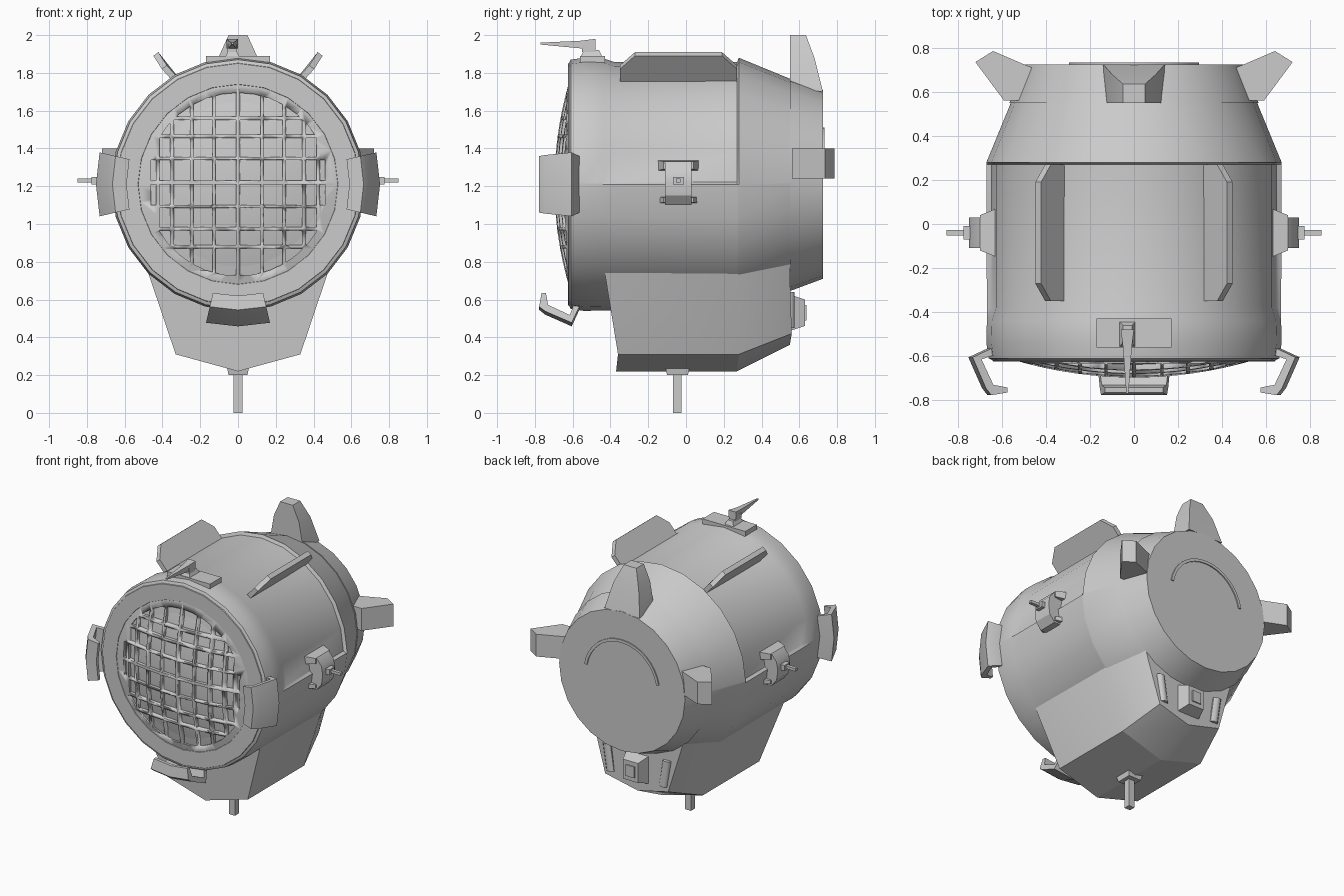
import bpy, bmesh, math
from mathutils import Matrix, Vector

if "Cube" in bpy.data.objects:
    bpy.data.objects.remove(bpy.data.objects["Cube"])

AXIS_Z = 1.21
grey = bpy.data.materials.new("plain_grey")
grey.use_nodes = True
grey.diffuse_color = (0.6, 0.6, 0.6, 1)
grey.node_tree.nodes["Principled BSDF"].inputs["Base Color"].default_value = (0.6, 0.6, 0.6, 1)


def finish(bm, name, angle=30):
    bmesh.ops.remove_doubles(bm, verts=bm.verts, dist=0.0005)
    bmesh.ops.recalc_face_normals(bm, faces=bm.faces)
    mesh = bpy.data.meshes.new(name)
    bm.to_mesh(mesh)
    bm.free()
    mesh.materials.append(grey)
    ob = bpy.data.objects.new(name, mesh)
    bpy.context.collection.objects.link(ob)
    bpy.ops.object.select_all(action='DESELECT')
    ob.select_set(True)
    bpy.context.view_layer.objects.active = ob
    bpy.ops.object.shade_smooth_by_angle(angle=math.radians(angle))
    return ob


def loft(name, sections, closed=False, angle=30):
    """Join equal point loops into a skin, capped unless closed."""
    bm = bmesh.new()
    rings = [[bm.verts.new(p) for p in s] for s in sections]
    n = len(rings[0])
    for i in range(len(rings) if closed else len(rings) - 1):
        a, b = rings[i], rings[(i + 1) % len(rings)]
        for j in range(n):
            k = (j + 1) % n
            bm.faces.new((a[j], a[k], b[k], b[j]))
    if not closed:
        bm.faces.new(rings[0])
        bm.faces.new(rings[-1])
    return finish(bm, name, angle)


def around(r, y, deg):
    a = math.radians(deg)
    return (r * math.cos(a), y, AXIS_Z + r * math.sin(a))


def lathe(name, profile, degs, closed=True, angle=30):
    return loft(name, [[around(r, y, d) for r, y in profile] for d in degs], closed, angle)


def box(name, x, y, z, inset=(0, 0), top=None):
    """Box from ranges; the end named by top is shrunk by inset."""
    bm = bmesh.new()
    bmesh.ops.create_cube(bm, size=1)
    ranges = (x, y, z)
    for v in bm.verts:
        p = [sum(r) / 2 + v.co[i] * (r[1] - r[0]) for i, r in enumerate(ranges)]
        if top and v.co[top[0]] * top[1] > 0:
            others = [i for i in range(3) if i != top[0]]
            for i, s in zip(others, inset):
                p[i] -= math.copysign(s, v.co[i])
        v.co = p
    return finish(bm, name)


def mirrored(ob, name):
    copy = ob.copy()
    copy.data = ob.data.copy()
    copy.name = name
    copy.data.transform(Matrix.Scale(-1, 4, Vector((1, 0, 0))))
    copy.data.flip_normals()
    bpy.context.collection.objects.link(copy)


def pair(name, make):
    ob = make("left_" + name)
    mirrored(ob, "right_" + name)


# Drum body with the upper half stepped in
steps = [0, 1] + list(range(15, 180, 15)) + [179] + list(range(180, 360, 15))
stations = [(-0.62, 0.64, 0.64), (-0.61, 0.66, 0.66), (-0.54, 0.67, 0.67), (-0.44, 0.668, 0.668),
            (-0.38, 0.668, 0.648), (0.27, 0.67, 0.648), (0.28, 0.67, 0.67), (0.56, 0.555, 0.555)]
loft("drum", [[around(high if 0 < d < 180 else low, y, d) for d in steps]
              for y, low, high in stations], angle=35)

# Front bezel around the lens
full = range(0, 360, 15)
lathe("bezel", [(0.645, -0.61), (0.64, -0.625), (0.53, -0.625), (0.52, -0.61)], full)


# Domed lens with a lattice of openings
def dome(edge, lift):
    pts = [(edge * i / 8, lift - 0.075 * (1 - (i / 8) ** 2)) for i in range(9)]
    return pts + [(edge, -0.59), (0, -0.59)]


fine = range(0, 360, 10)
lathe("lens_glass", dome(0.51, -0.60), fine)
grille = lathe("lens_grille", dome(0.53, -0.622), fine)

columns = [(-0.46, -0.435), (-0.415, -0.36), (-0.34, -0.255), (-0.235, -0.135), (-0.12, -0.01)]
columns += [(-b, -a) for a, b in columns]
rows = [(0.01, 0.12), (0.135, 0.235), (0.255, 0.33), (0.35, 0.49)]
rows += [(-b, -a) for a, b in rows]
bm = bmesh.new()
for x0, x1 in columns:
    for z0, z1 in rows:
        near = math.hypot(min(abs(x0), abs(x1)), min(abs(z0), abs(z1)))
        if near < 0.45:
            m = Matrix.Translation(((x0 + x1) / 2, -0.7, AXIS_Z + 0.01 + (z0 + z1) / 2))
            m = m @ Matrix.Diagonal((x1 - x0, 0.4, z1 - z0, 1))
            bmesh.ops.create_cube(bm, size=1, matrix=m)
cells = finish(bm, "grille_cutter")
disc = lathe("round_cutter", [(0, -0.85), (0.485, -0.85), (0.485, -0.55), (0, -0.55)], fine)
for target, tool, mode in ((cells, disc, 'INTERSECT'), (grille, cells, 'DIFFERENCE')):
    mod = target.modifiers.new("cut", 'BOOLEAN')
    mod.operation = mode
    mod.object = tool
    mod.solver = 'EXACT'
for helper in (cells, disc):
    helper.hide_render = True
    helper.hide_set(True)
    helper.display_type = 'WIRE'

# Lower hull, tapering at the back
def hull_section(pts, y_top, y_bottom):
    ys = [y_top, y_top, y_bottom + 0.01, y_bottom]
    right = [(x, y, z) for (x, z), y in zip(pts, ys)]
    return right + [(-x, y, z) for x, y, z in reversed(right[:-1])]


wide = [(0.57, 1.1), (0.475, 0.74), (0.33, 0.31), (0, 0.22)]
narrow = [(0.42, 1.0), (0.34, 0.72), (0.25, 0.42), (0, 0.36)]
loft("lower_hull", [hull_section(wide, -0.43, -0.37), hull_section(wide, 0.27, 0.27),
                    hull_section(narrow, 0.55, 0.55)], angle=25)

# Rear cap with its raised arc
lathe("rear_cap", [(0, 0.54), (0.565, 0.55), (0.5, 0.725), (0, 0.725)], full)
lathe("rear_arc", [(0.28, 0.72), (0.30, 0.72), (0.30, 0.733), (0.28, 0.733)],
      range(10, 175, 10), closed=False)

# Rear cap fins
loft("top_rear_fin", [[(-0.13, 0.55, 1.72), (0.13, 0.55, 1.72), (0.14, 0.725, 1.70), (-0.14, 0.725, 1.70)],
                      [(-0.10, 0.55, 1.89), (0.10, 0.55, 1.89), (0.10, 0.68, 1.88), (-0.10, 0.68, 1.88)],
                      [(-0.05, 0.55, 2.0), (0.05, 0.55, 2.0), (0.05, 0.635, 2.0), (-0.05, 0.635, 2.0)]])
fin = [(0.44, 0.70), (0.50, 0.725), (0.64, 0.785), (0.72, 0.735), (0.59, 0.56), (0.48, 0.56)]
pair("rear_fin", lambda n: loft(n, [[(x, y, z) for x, y in fin] for z in (1.24, 1.40)]))

# Hooked clips around the front rim
hook = [(0.64, -0.565), (0.665, -0.565), (0.752, -0.605), (0.69, -0.745), (0.665, -0.777),
        (0.59, -0.765), (0.59, -0.742), (0.655, -0.73), (0.71, -0.615), (0.64, -0.59)]
for name, mid in (("left_clip", 0), ("right_clip", 180), ("bottom_clip", 270)):
    lathe(name, hook, [mid - 13, mid, mid + 13], closed=False)

# Top plate and antenna
box("top_plate", (-0.17, 0.17), (-0.56, -0.43), (1.83, 1.89))
box("antenna_base", (-0.07, 0.01), (-0.56, -0.44), (1.88, 1.92), (0.02, 0.02), (2, 1))
box("antenna_post", (-0.055, -0.005), (-0.55, -0.48), (1.91, 1.95))
loft("antenna", [[(-0.06, -0.48, 1.93), (0, -0.48, 1.93), (0, -0.48, 1.98), (-0.06, -0.48, 1.98)],
                 [(-0.05, -0.56, 1.93), (-0.01, -0.56, 1.93), (-0.01, -0.56, 1.97), (-0.05, -0.56, 1.97)],
                 [(-0.035, -0.77, 1.95), (-0.025, -0.77, 1.95), (-0.025, -0.77, 1.96), (-0.035, -0.77, 1.96)]])

# Slanted fins on top of the drum
outline = [(0.30, -0.35, 1.73), (0.39, -0.35, 1.83), (0.435, -0.27, 1.90),
           (0.435, 0.19, 1.90), (0.39, 0.27, 1.83), (0.30, 0.27, 1.73)]
pair("top_fin", lambda n: loft(n, [[(x + s * 0.013, y, z - s * 0.01) for x, y, z in outline]
                                   for s in (-1, 1)]))

# Side pods with flared brackets and pins
arch = [(0.62, 1.10), (0.70, 1.10), (0.74, 1.15), (0.75, 1.22), (0.74, 1.28), (0.70, 1.33), (0.62, 1.33)]
pair("pod", lambda n: loft(n, [[(x, y, z) for x, z in arch] for y in (-0.11, 0.03)]))
for tag, z in (("upper", (1.28, 1.34)), ("lower", (1.105, 1.15))):
    pair(tag + "_flare", lambda n: box(n, (0.60, 0.70), (-0.16, 0.08), z, (0.04, 0.01), (0, 1)))
pair("pin_collar", lambda n: box(n, (0.74, 0.775), (-0.07, -0.01), (1.21, 1.25)))
pair("pin", lambda n: box(n, (0.76, 0.85), (-0.052, -0.028), (1.22, 1.24)))

# Bottom peg
box("peg_flange", (-0.06, 0.06), (-0.11, 0.02), (0.20, 0.25), (0.01, 0.01), (2, -1))
box("peg", (-0.023, 0.023), (-0.068, -0.024), (0, 0.22))

# Rear socket and side lamps
box("rear_socket", (-0.09, 0.09), (0.54, 0.63), (0.43, 0.63), (0.03, 0.03), (1, 1))
box("socket_rim", (-0.035, 0.035), (0.62, 0.638), (0.49, 0.57))
pair("rear_lamp", lambda n: loft(n, [[(x + (z - 0.45) * 0.15, y, z) for x, y in
     ((0.18, 0.54), (0.18, 0.56), (0.20, 0.575), (0.225, 0.575), (0.24, 0.56), (0.24, 0.54))]
     for z in (0.45, 0.64)], angle=50))
